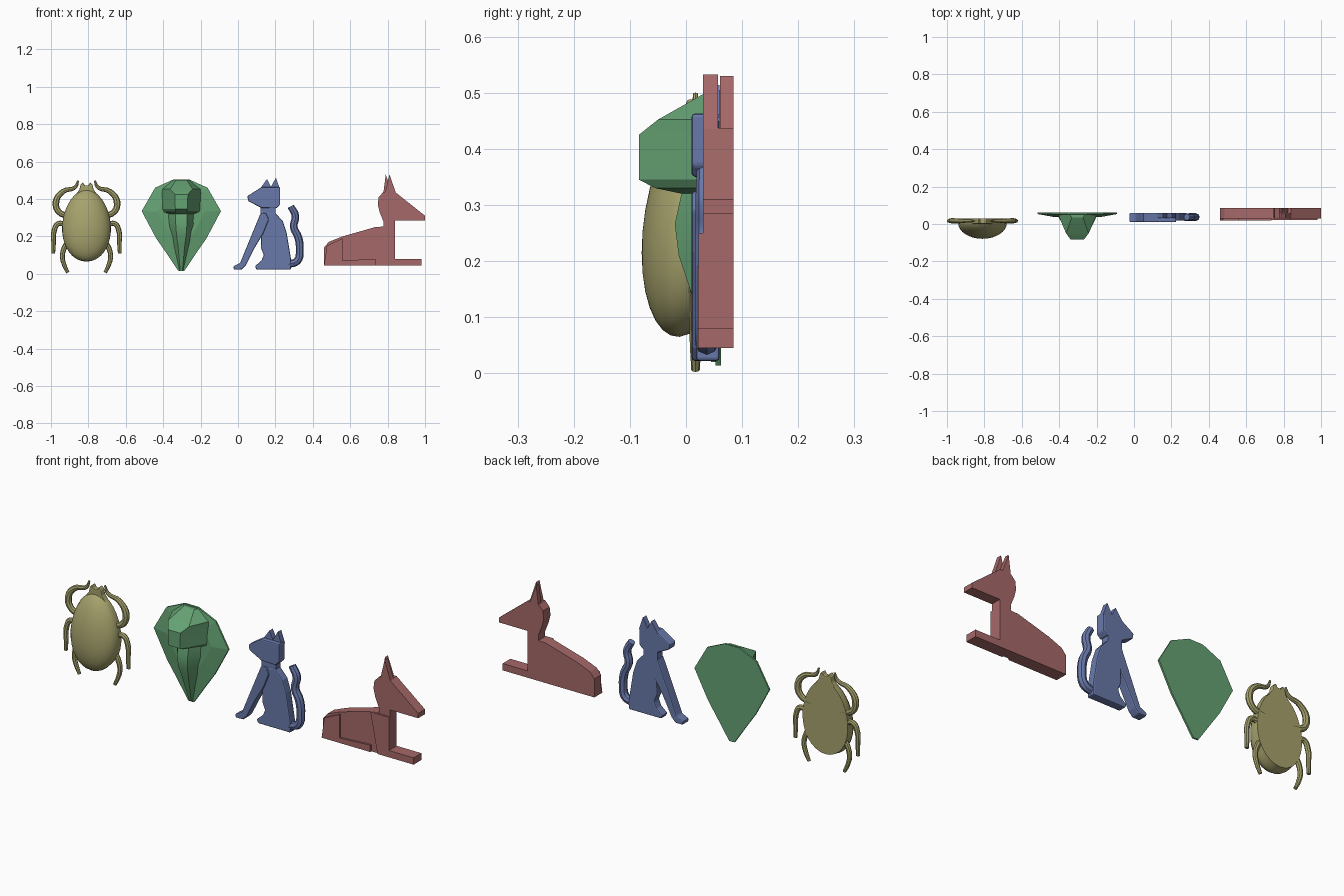
import bpy, bmesh, math
from mathutils import Matrix


def material(name, col):
    m = bpy.data.materials.new(name)
    m.diffuse_color = (*col, 1)
    return m


OLIVE = material("olive", (0.38, 0.36, 0.15))
GREEN = material("green", (0.13, 0.36, 0.17))
BLUE = material("blue", (0.14, 0.19, 0.40))
RED = material("red", (0.38, 0.14, 0.14))


def finish(name, bm, mat, bevel=0, smooth=None):
    bmesh.ops.recalc_face_normals(bm, faces=bm.faces[:])
    me = bpy.data.meshes.new(name)
    bm.to_mesh(me)
    bm.free()
    me.materials.append(mat)
    ob = bpy.data.objects.new(name, me)
    bpy.context.collection.objects.link(ob)
    if bevel:
        b = ob.modifiers.new("bevel", 'BEVEL')
        b.width, b.segments, b.limit_method = bevel, 2, 'ANGLE'
    if smooth:
        select(ob)
        bpy.ops.object.shade_smooth_by_angle(angle=math.radians(smooth))
    return ob


def select(ob):
    bpy.ops.object.select_all(action='DESELECT')
    ob.select_set(True)
    bpy.context.view_layer.objects.active = ob


def loft(name, rings, mat, **kw):
    """Skin a list of equal-length point rings and cap both ends."""
    bm = bmesh.new()
    rs = [[bm.verts.new(p) for p in r] for r in rings]
    n = len(rs[0])
    for a, b in zip(rs, rs[1:]):
        for i in range(n):
            bm.faces.new((a[i], a[(i + 1) % n], b[(i + 1) % n], b[i]))
    bm.faces.new(rs[0])
    bm.faces.new(rs[-1])
    return finish(name, bm, mat, **kw)


def prism(name, pts, y0, y1, mat, **kw):
    return loft(name, [[(x, y, z) for x, z in pts] for y in (y0, y1)], mat, **kw)


def tube(name, pts, y, mat, flat=1.0):
    """Smooth tube through (x, z, radius) points, optionally flattened in y."""
    cu = bpy.data.curves.new(name, 'CURVE')
    cu.dimensions = '3D'
    cu.bevel_depth, cu.bevel_resolution = 1.0, 2
    cu.use_fill_caps = True
    sp = cu.splines.new('BEZIER')
    sp.resolution_u = 5
    sp.bezier_points.add(len(pts) - 1)
    for bp, (x, z, r) in zip(sp.bezier_points, pts):
        bp.co, bp.radius = (x, 0, z), r
        bp.handle_left_type = bp.handle_right_type = 'AUTO'
    cu.materials.append(mat)
    ob = bpy.data.objects.new(name, cu)
    bpy.context.collection.objects.link(ob)
    ob.location.y, ob.scale.y = y, flat
    select(ob)
    bpy.ops.object.convert(target='MESH')
    bpy.ops.object.shade_smooth_by_angle(angle=math.radians(40))


# --- Scarab: egg dome with flat back ---
CX = -0.81
bm = bmesh.new()
bmesh.ops.create_uvsphere(bm, u_segments=32, v_segments=16, radius=1,
                          matrix=Matrix.Rotation(math.pi / 2, 4, 'X'))
for v in bm.verts:
    x, y, z = v.co
    front = max(-y, 0)
    v.co = (CX + x * 0.13 * (1 - 0.1 * z), 0.03 if y > 1e-4 else 0.005 - 0.084 * front,
            0.26 + z * 0.19 - 0.045 * front)
finish("scarab_body", bm, OLIVE, smooth=40)
prism("scarab_head", [(CX + x, z) for x, z in
      ((-0.06, 0.42), (0.06, 0.42), (0.038, 0.45), (0.032, 0.475), (0.02, 0.49),
       (0.01, 0.472), (-0.01, 0.472), (-0.02, 0.49), (-0.032, 0.475), (-0.038, 0.45))],
      0.0, 0.03, OLIVE, bevel=0.005)

# Scarab legs, mirrored
LEGS = {
    "front": ((0.08, 0.31, .016), (0.145, 0.328, .016), (0.163, 0.385, .018),
              (0.125, 0.44, .014), (0.06, 0.463, .010), (0.044, 0.498, .005)),
    "middle": ((0.10, 0.255, .014), (0.15, 0.268, .014), (0.174, 0.225, .014),
               (0.176, 0.16, .012), (0.178, 0.108, .010)),
    "hind": ((0.09, 0.185, .014), (0.12, 0.135, .014), (0.129, 0.09, .013),
             (0.12, 0.05, .012), (0.10, 0.006, .009)),
}
for s, side in ((-1, "left"), (1, "right")):
    for leg, pts in LEGS.items():
        tube(f"scarab_{leg}_leg_{side}", [(CX + s * x, z, r) for x, z, r in pts],
             0.017, OLIVE, flat=0.85)

# --- Lion head: faceted mane ---
LX = -0.303
half = [(0.04, 0.505), (0.14, 0.46), (0.212, 0.335), (0.135, 0.19), (0.09, 0.125), (0.015, 0.014)]
outline = half + [(-x, z) for x, z in reversed(half)]


def mane_ring(k, y):
    return [(LX + x * k, y, 0.33 + (z - 0.33) * k) for x, z in outline]


loft("lion_mane", [mane_ring(1, 0.062), mane_ring(1, 0.053), mane_ring(0.6, 0.038)], GREEN)

# Brow, muzzle and beard: z, half-width back, half-width front, front y
SECTIONS = [(0.50, 0.045, 0.03, 0.035), (0.452, 0.105, 0.06, -0.05), (0.425, 0.11, 0.035, -0.084),
            (0.345, 0.11, 0.032, -0.084), (0.33, 0.105, 0.03, -0.055), (0.32, 0.08, 0.03, -0.008),
            (0.266, 0.075, 0.03, -0.02), (0.21, 0.058, 0.026, -0.013), (0.15, 0.047, 0.018, 0.007),
            (0.02, 0.012, 0.006, 0.045)]
loft("lion_face", [[(LX - b, 0.055, z), (LX - f, y, z), (LX + f, y, z), (LX + b, 0.055, z)]
                   for z, b, f, y in SECTIONS], GREEN, smooth=25)

# --- Cat, facing left ---
prism("cat_head", [(0.05, 0.415), (0.125, 0.463), (0.225, 0.463), (0.225, 0.37),
                   (0.205, 0.35), (0.125, 0.352), (0.055, 0.388)], 0.01, 0.06, BLUE, bevel=0.006)
prism("cat_ear_front", [(0.115, 0.45), (0.155, 0.507), (0.183, 0.45)], 0.032, 0.06, BLUE)
prism("cat_ear_back", [(0.168, 0.45), (0.203, 0.514), (0.225, 0.45)], 0.032, 0.06, BLUE)
prism("cat_neck", [(0.12, 0.31), (0.20, 0.31), (0.20, 0.36), (0.12, 0.36)], 0.02, 0.06, BLUE)
prism("cat_body", [(0.12, 0.325), (0.20, 0.325), (0.24, 0.28), (0.26, 0.22), (0.283, 0.08),
                   (0.283, 0.022), (0.10, 0.022), (0.09, 0.04), (0.125, 0.07), (0.138, 0.10),
                   (0.122, 0.14), (0.125, 0.22)], 0.018, 0.06, BLUE, bevel=0.006)
prism("cat_front_leg", [(0.12, 0.322), (0.15, 0.325), (0.165, 0.29), (0.135, 0.215), (0.09, 0.14),
                        (0.042, 0.045), (0.02, 0.022), (-0.022, 0.022), (-0.025, 0.04),
                        (0.012, 0.058), (0.045, 0.14)], 0.01, 0.06, BLUE, bevel=0.006)
tube("cat_tail", [(0.282, 0.36, .018), (0.307, 0.31, .02), (0.298, 0.25, .02), (0.322, 0.195, .021),
                  (0.33, 0.13, .021), (0.318, 0.07, .021), (0.27, 0.05, .02)], 0.037, BLUE)

# --- Reclining jackal, facing right ---
prism("jackal_body", [(0.46, 0.045), (0.46, 0.14), (0.485, 0.17), (0.56, 0.20), (0.735, 0.25),
                      (0.84, 0.255), (0.84, 0.08), (0.98, 0.08), (0.98, 0.045)], 0.03, 0.085, RED)
prism("jackal_head", [(0.777, 0.24), (0.777, 0.28), (0.757, 0.33), (0.747, 0.37), (0.752, 0.41),
                      (0.777, 0.437), (0.84, 0.437), (1.0, 0.31), (1.0, 0.285), (0.84, 0.285),
                      (0.84, 0.24)], 0.03, 0.085, RED)
prism("jackal_ear_near", [(0.785, 0.43), (0.81, 0.532), (0.843, 0.435)], 0.03, 0.057, RED)
prism("jackal_ear_far", [(0.777, 0.43), (0.79, 0.53), (0.825, 0.435)], 0.061, 0.085, RED)
prism("jackal_haunch", [(0.46, 0.045), (0.475, 0.15), (0.56, 0.19), (0.56, 0.07), (0.735, 0.08),
                        (0.735, 0.045)], 0.02, 0.035, RED)
prism("jackal_shoulder", [(0.775, 0.045), (0.735, 0.25), (0.84, 0.25), (0.84, 0.08),
                          (0.98, 0.08), (0.98, 0.045)], 0.022, 0.035, RED)
